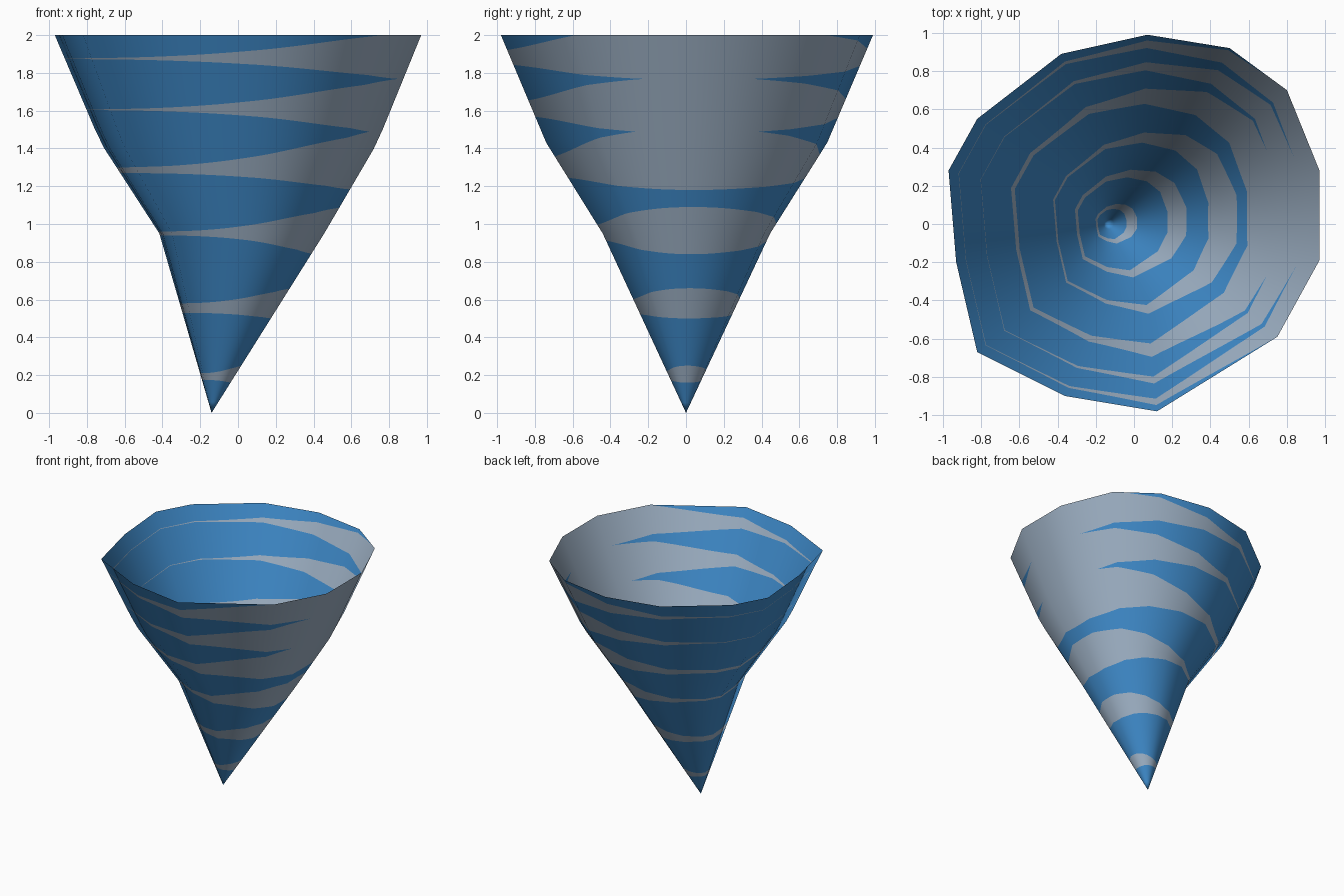
import bpy, bmesh, math
from mathutils import Vector

if "Cube" in bpy.data.objects:
    bpy.data.objects.remove(bpy.data.objects["Cube"])


def material(name, rgb):
    m = bpy.data.materials.new(name)
    m.diffuse_color = (*rgb, 1)
    m.use_nodes = True
    m.node_tree.nodes["Principled BSDF"].inputs["Base Color"].default_value = m.diffuse_color
    return m


# Irregular 13-sided rim, seen from above
RIM = [(0.97, -0.19), (0.97, 0.28), (0.80, 0.70), (0.50, 0.92), (0.07, 0.99),
       (-0.38, 0.89), (-0.82, 0.55), (-0.97, 0.28), (-0.93, -0.20),
       (-0.82, -0.67), (-0.36, -0.90), (0.12, -0.98), (0.75, -0.59)]
# Cone profile: height, scale of the rim, x shift
PROFILE = [(0, 0, -0.14), (0.95, 0.45, 0.02), (1.43, 0.755, 0.005), (2, 1, 0)]
# Grey stripes: lower and upper edge on the left, growth down and up to the right
STRIPES = [(0.175, 0.21, 0.015, 0.04), (0.53, 0.58, 0.03, 0.08),
           (0.94, 0.96, 0.10, 0.13), (1.27, 1.30, 0.09, 0.208),
           (1.603, 1.607, 0.126, 0.17), (1.873, 1.877, 0.111, 0.16)]
SIDE_CUTS, ROW_CUTS = 8, 3


def point(rim, z):
    for (z0, s0, x0), (z1, s1, x1) in zip(PROFILE, PROFILE[1:]):
        if z <= z1:
            break
    f = (z - z0) / (z1 - z0)
    s = s0 + (s1 - s0) * f
    return Vector((rim.x * s + x0 + (x1 - x0) * f, rim.y * s, z))


def column(rim):
    """Heights of the stripe edges along one line from tip to rim, with colours."""
    t = ((1 + math.cos(math.atan2(rim.y, rim.x) - math.radians(4))) / 2) ** 2
    edges, colours = [0.0], []
    for i, (lo, hi, down, up) in enumerate(STRIPES):
        edges.append(lo - down * t)
        colours.append(0)
        if i == 2:                      # keep the bend of the cone as an edge
            edges.append(0.95)
            colours.append(1)
        edges.append(hi + up * t)
        colours.append(1)
    edges.append(2.0)
    colours.append(0)
    for i in range(1, len(edges)):      # stripes merge where they meet
        edges[i] = min(2.0, max(edges[i], edges[i - 1]))
    rows, row_colours = [0.0], []
    for a, b, c in zip(edges, edges[1:], colours):
        for k in range(1, ROW_CUTS + 1):
            rows.append(a + (b - a) * k / ROW_CUTS)
            row_colours.append(c)
    return rows, row_colours


# Striped cone shell
bm = bmesh.new()
columns = []
for i in range(len(RIM)):
    a, b = Vector(RIM[i]), Vector(RIM[(i + 1) % len(RIM)])
    for k in range(SIDE_CUTS):
        rim = a.lerp(b, k / SIDE_CUTS)
        rows, colours = column(rim)
        columns.append([bm.verts.new(point(rim, z)) for z in rows])
for c, d in zip(columns, columns[1:] + columns[:1]):
    for j, colour in enumerate(colours):
        f = bm.faces.new((c[j], d[j], d[j + 1], c[j + 1]))
        f.material_index = colour
        f.smooth = True
bmesh.ops.remove_doubles(bm, verts=bm.verts, dist=1e-5)
bmesh.ops.dissolve_degenerate(bm, dist=1e-5, edges=bm.edges)

mesh = bpy.data.meshes.new("striped_cone")
bm.to_mesh(mesh)
bm.free()
mesh.materials.append(material("stripe blue", (0.05, 0.26, 0.60)))
mesh.materials.append(material("stripe grey", (0.35, 0.45, 0.57)))

# Round shading across the flat sides
normals = []
for v in mesh.vertices:
    f = min(v.co.z / 0.95, 1)
    n = Vector((v.co.x + 0.14 - 0.16 * f, v.co.y, 0))
    n = n.normalized() + Vector((0, 0, -0.5)) if n.length > 1e-4 else Vector((0, 0, -1))
    normals.append(n.normalized())
mesh.normals_split_custom_set_from_vertices(normals)

cone = bpy.data.objects.new("striped_cone", mesh)
bpy.context.collection.objects.link(cone)
